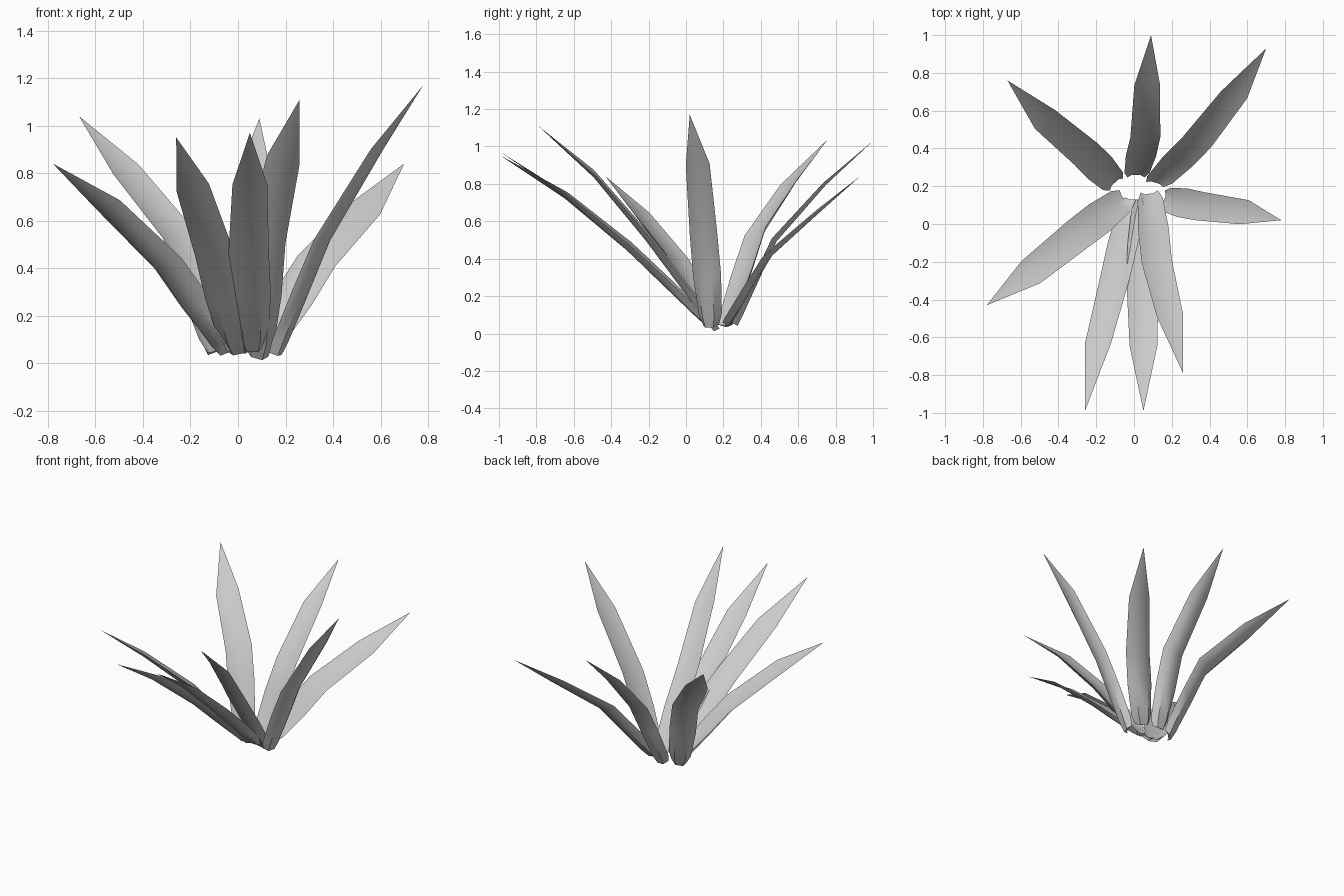
import bpy, bmesh
from mathutils import Vector as V

if "Cube" in bpy.data.objects:
    bpy.data.objects.remove(bpy.data.objects["Cube"])

# Each leaf: base, lower middle, upper middle, tip, and blade width vector
LEAVES = [
    ((-.10, .22, .05), (-.26, .38, .54), (-.475, .56, .81), (-.67, .76, 1.04), (.11, .10, .04)),
    ((.01, .26, .05), (.06, .47, .50), (.07, .74, .80), (.09, 1.0, 1.03), (.14, 0, 0)),
    ((.11, .22, .06), (.33, .44, .42), (.53, .69, .64), (.70, .93, .84), (.14, -.04, -.04)),
    ((.16, .13, .04), (.36, .09, .52), (.59, .06, .90), (.78, .02, 1.17), (.05, .13, .01)),
    ((.08, .16, .03), (.12, -.21, .52), (.19, -.49, .85), (.26, -.79, 1.11), (.14, .02, -.04)),
    ((.06, .12, .06), (.045, -.31, .46), (.05, -.65, .745), (.05, -.99, .97), (.15, 0, 0)),
    ((0, .13, .05), (-.10, -.30, .46), (-.19, -.64, .735), (-.26, -.99, .95), (.14, 0, .03)),
    ((-.05, .13, .05), (-.30, -.06, .41), (-.55, -.26, .66), (-.78, -.43, .84), (.10, -.12, .04)),
]
# Crescent section: (across, sag towards the outside)
SECTION = [(-.5, 0), (-.25, .75), (.25, .75), (.5, 0), (.25, .35), (-.25, .35)]


def make_leaf(name, base, low, high, tip, side):
    base, low, high, tip, side = map(V, (base, low, high, tip, side))
    near = base.lerp(low, .12)
    mid = base.lerp(low, .55)
    axis = (high - base).normalized()
    out = axis.cross(side).normalized()
    if out.z > 0:
        out = -out
    bm = bmesh.new()
    rings = []
    for p, w, d in ((base, .65, .045), (near, .95, .05), (mid, 1.15, .045),
                    (low, 1.13, .04), (high, .98, .025)):
        ring = []
        for a, s in SECTION:
            co = p + side * a * w + out * (s - .35) * d
            co.z = max(co.z, 0)
            ring.append(bm.verts.new(co))
        rings.append(ring)
    n = len(SECTION)
    for r, q in zip(rings, rings[1:]):
        for i in range(n):
            j = (i + 1) % n
            bm.faces.new((r[i], r[j], q[j], q[i]))
    # pointed tip and closed foot
    top = bm.verts.new(tip)
    for i in range(n):
        bm.faces.new((rings[-1][i], rings[-1][(i + 1) % n], top))
    bm.faces.new(rings[0][::-1])
    bmesh.ops.recalc_face_normals(bm, faces=bm.faces)
    me = bpy.data.meshes.new(name)
    bm.to_mesh(me)
    bm.free()
    ob = bpy.data.objects.new(name, me)
    bpy.context.collection.objects.link(ob)
    bpy.context.view_layer.objects.active = ob
    ob.select_set(True)
    bpy.ops.object.shade_smooth_by_angle(angle=.7)
    ob.select_set(False)


# Rosette of leaves
for i, data in enumerate(LEAVES):
    make_leaf(f"leaf_{i + 1}", *data)
